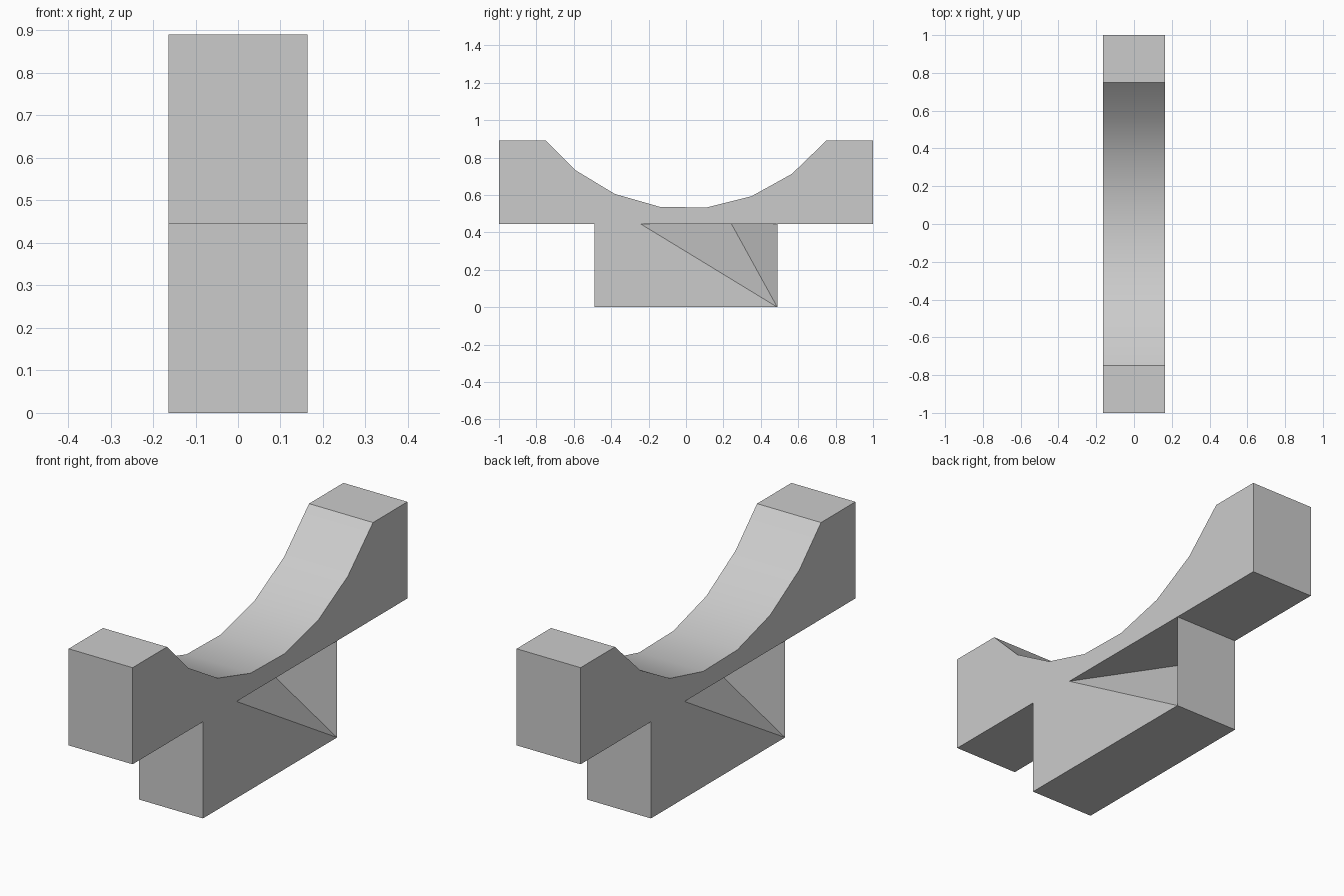
import bpy, bmesh, math

cube = bpy.data.objects.get("Cube")
if cube:
    bpy.data.objects.remove(cube, do_unlink=True)

HALF_W = 0.163      # half thickness in x
MID, TOP = 0.445, 0.89

grey = bpy.data.materials.new("plain_grey")
grey.use_nodes = True
colour = (0.6, 0.6, 0.6, 1)
grey.diffuse_color = colour
grey.node_tree.nodes["Principled BSDF"].inputs["Base Color"].default_value = colour


def finish(name, bm):
    bmesh.ops.recalc_face_normals(bm, faces=bm.faces)
    mesh = bpy.data.meshes.new(name)
    bm.to_mesh(mesh)
    bm.free()
    mesh.materials.append(grey)
    obj = bpy.data.objects.new(name, mesh)
    bpy.context.collection.objects.link(obj)
    return obj


# Upper bar: a side profile with a round hollow, extruded across the width
RADIUS, LOWEST = 0.953, 0.526
hollow = [(-0.75, TOP)]
for k in range(-3, 3 + 1):
    a = math.radians(6.5 + 15 * k)
    hollow.append((RADIUS * math.sin(a), LOWEST + RADIUS * (1 - math.cos(a))))
hollow[-1] = (0.75, TOP)
profile = [(-1, MID), (-1, TOP)] + hollow + [(1, TOP), (1, MID)]

bm = bmesh.new()
side = bm.faces.new([bm.verts.new((-HALF_W, y, z)) for y, z in profile])
extruded = bmesh.ops.extrude_face_region(bm, geom=[side])["geom"]
bmesh.ops.translate(bm, vec=(2 * HALF_W, 0, 0),
                    verts=[v for v in extruded if isinstance(v, bmesh.types.BMVert)])
bar = finish("upper_bar", bm)
bpy.ops.object.select_all(action='DESELECT')
bar.select_set(True)
bpy.context.view_layer.objects.active = bar
bpy.ops.object.shade_smooth_by_angle(angle=math.radians(30))

# Lower block: two opposite wedge notches, made as one half turned by 180 degrees
END, TIP = 0.488, 0.243
half = {
    "low_near": (HALF_W, -END, 0), "low_far": (HALF_W, END, 0),
    "top_near": (HALF_W, -END, MID), "top_far": (HALF_W, END, MID),
    "tip": (HALF_W, -TIP, MID),
}
bm = bmesh.new()
right = {n: bm.verts.new(p) for n, p in half.items()}
left = {n: bm.verts.new((-x, -y, z)) for n, (x, y, z) in half.items()}
for a, b in ((right, left), (left, right)):
    bm.faces.new((a["low_near"], a["low_far"], a["tip"], a["top_near"]))        # side
    bm.faces.new((a["tip"], a["low_far"], b["tip"]))                            # notch slope
    bm.faces.new((a["low_far"], a["top_far"], b["tip"]))                        # notch end
    bm.faces.new((a["low_far"], b["low_near"], b["top_near"], a["top_far"]))    # end
    bm.faces.new((a["top_far"], b["top_near"], b["tip"]))                       # top
bm.faces.new((right["low_near"], right["low_far"], left["low_near"], left["low_far"]))
finish("lower_block", bm)
